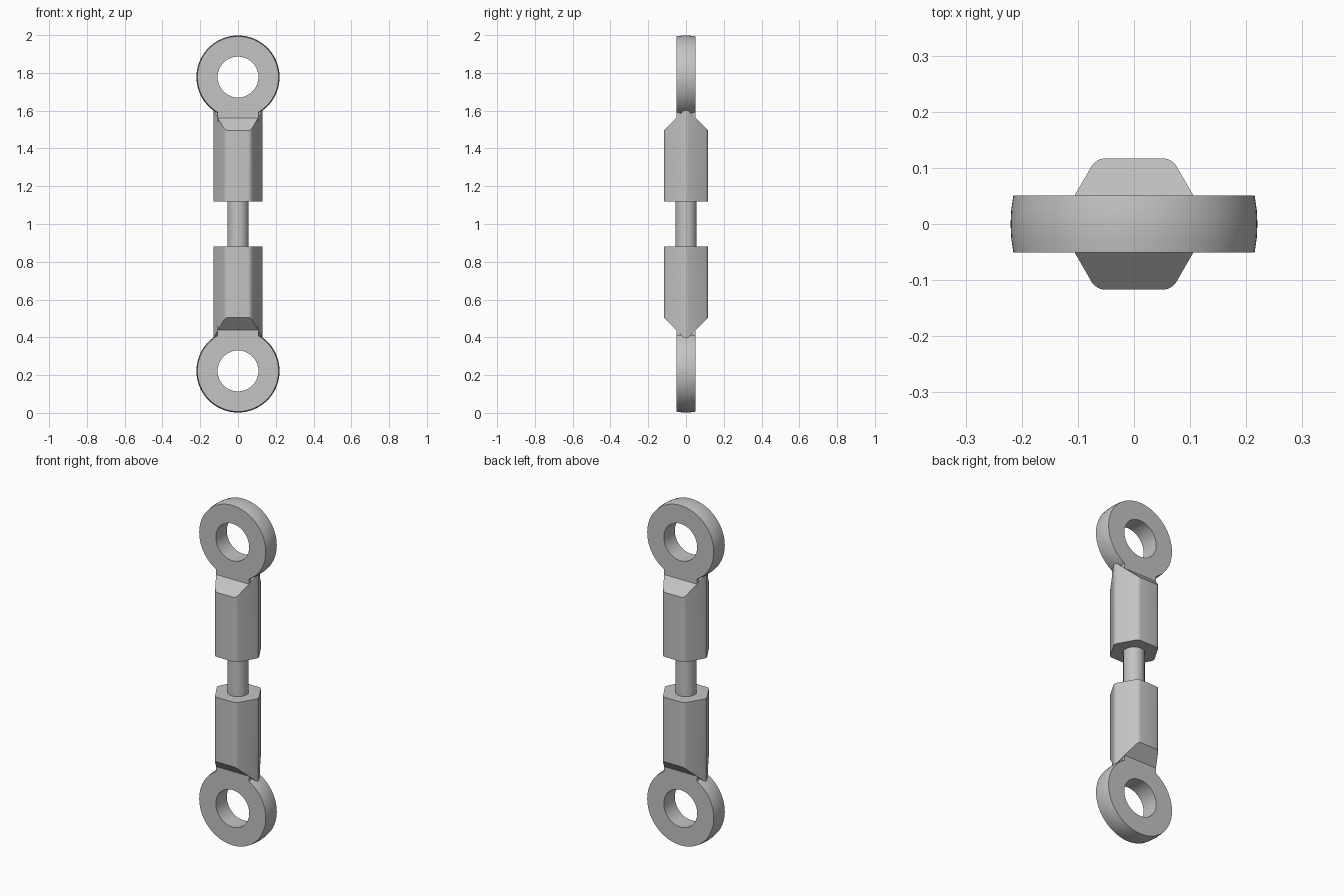
import bpy, bmesh
from math import pi, sin, cos, radians
from mathutils import Vector, Matrix

if "Cube" in bpy.data.objects:
    bpy.data.objects.remove(bpy.data.objects["Cube"])

steel = bpy.data.materials.new("grey_steel")
steel.use_nodes = True
GREY = (0.55, 0.55, 0.55, 1)
steel.diffuse_color = GREY
steel.node_tree.nodes["Principled BSDF"].inputs["Base Color"].default_value = GREY

EYE_Z, EYE_R, HOLE_R, HALF_T = 1.778, 0.215, 0.108, 0.051
BODY_Z, PEAK_Z, FLAT = 1.118, 1.612, 0.117


def finish(bm, name):
    """Turn a bmesh into a shaded object."""
    bmesh.ops.recalc_face_normals(bm, faces=bm.faces)
    mesh = bpy.data.meshes.new(name)
    bm.to_mesh(mesh)
    bm.free()
    mesh.materials.append(steel)
    ob = bpy.data.objects.new(name, mesh)
    bpy.context.collection.objects.link(ob)
    bpy.ops.object.select_all(action="DESELECT")
    ob.select_set(True)
    bpy.context.view_layer.objects.active = ob
    bpy.ops.object.shade_smooth_by_angle(angle=radians(25))
    return ob


def extrude(bm, points, direction):
    """Make a prism from a flat outline."""
    face = bm.faces.new([bm.verts.new(p) for p in points])
    geom = bmesh.ops.extrude_face_region(bm, geom=[face], use_keep_orig=True)["geom"]
    verts = [g for g in geom if isinstance(g, bmesh.types.BMVert)]
    bmesh.ops.translate(bm, verts=verts, vec=direction)


# Eye: ring with a slightly crowned rim
bm = bmesh.new()
crown = [(EYE_R + 0.005 * (1 - t * t), HALF_T * t) for t in (-1, -0.5, 0, 0.5, 1)]
profile = [(HOLE_R, -HALF_T)] + crown + [(HOLE_R, HALF_T)]
verts = [bm.verts.new((r, y, EYE_Z)) for r, y in profile]
edges = [bm.edges.new((a, b)) for a, b in zip(verts, verts[1:] + verts[:1])]
bmesh.ops.spin(bm, geom=verts + edges, cent=(0, 0, EYE_Z), axis=(0, 1, 0),
               angle=2 * pi, steps=96, use_merge=True)
bmesh.ops.remove_doubles(bm, verts=bm.verts, dist=1e-5)
eye = finish(bm, "upper_eye")

# Neck: flat web from the rim of the eye down into the body
bm = bmesh.new()
arc = [radians(240 + 60 * i / 16) for i in range(17)]
outline = [(EYE_R * cos(a), -HALF_T, EYE_Z + EYE_R * sin(a)) for a in arc]
outline += [(EYE_R / 2, -HALF_T, 1.54), (-EYE_R / 2, -HALF_T, 1.54)]
extrude(bm, outline, (0, 2 * HALF_T, 0))
neck = finish(bm, "upper_neck")

# Body: hexagonal bar with rounded corners and a wedge-shaped end
bm = bmesh.new()
radius = FLAT / cos(pi / 6)
hexagon = [(radius * cos(i * pi / 3), radius * sin(i * pi / 3), BODY_Z) for i in range(6)]
extrude(bm, hexagon, (0, 0, 0.6))
upright = [e for e in bm.edges if abs(e.verts[0].co.z - e.verts[1].co.z) > 0.1]
bmesh.ops.bevel(bm, geom=upright, offset=0.015, segments=4, profile=0.5, affect="EDGES")
for side in (-1, 1):
    cut = bmesh.ops.bisect_plane(bm, geom=bm.verts[:] + bm.edges[:] + bm.faces[:],
                                 plane_co=(0, 0, PEAK_Z), plane_no=Vector((0, side, 1)),
                                 clear_outer=True)["geom_cut"]
    bmesh.ops.holes_fill(bm, edges=[g for g in cut if isinstance(g, bmesh.types.BMEdge)])
body = finish(bm, "upper_body")

# Lower end: the same parts turned upside down
for ob in (eye, neck, body):
    twin = ob.copy()
    twin.name = ob.name.replace("upper", "lower")
    twin.rotation_euler = (0, pi, 0)
    twin.location = (0, 0, 2)
    bpy.context.collection.objects.link(twin)

# Rod joining the two bodies
bm = bmesh.new()
bmesh.ops.create_cone(bm, cap_ends=True, segments=48, radius1=0.056, radius2=0.056,
                      depth=0.4, matrix=Matrix.Translation((0, 0, 1)))
finish(bm, "connecting_rod")
